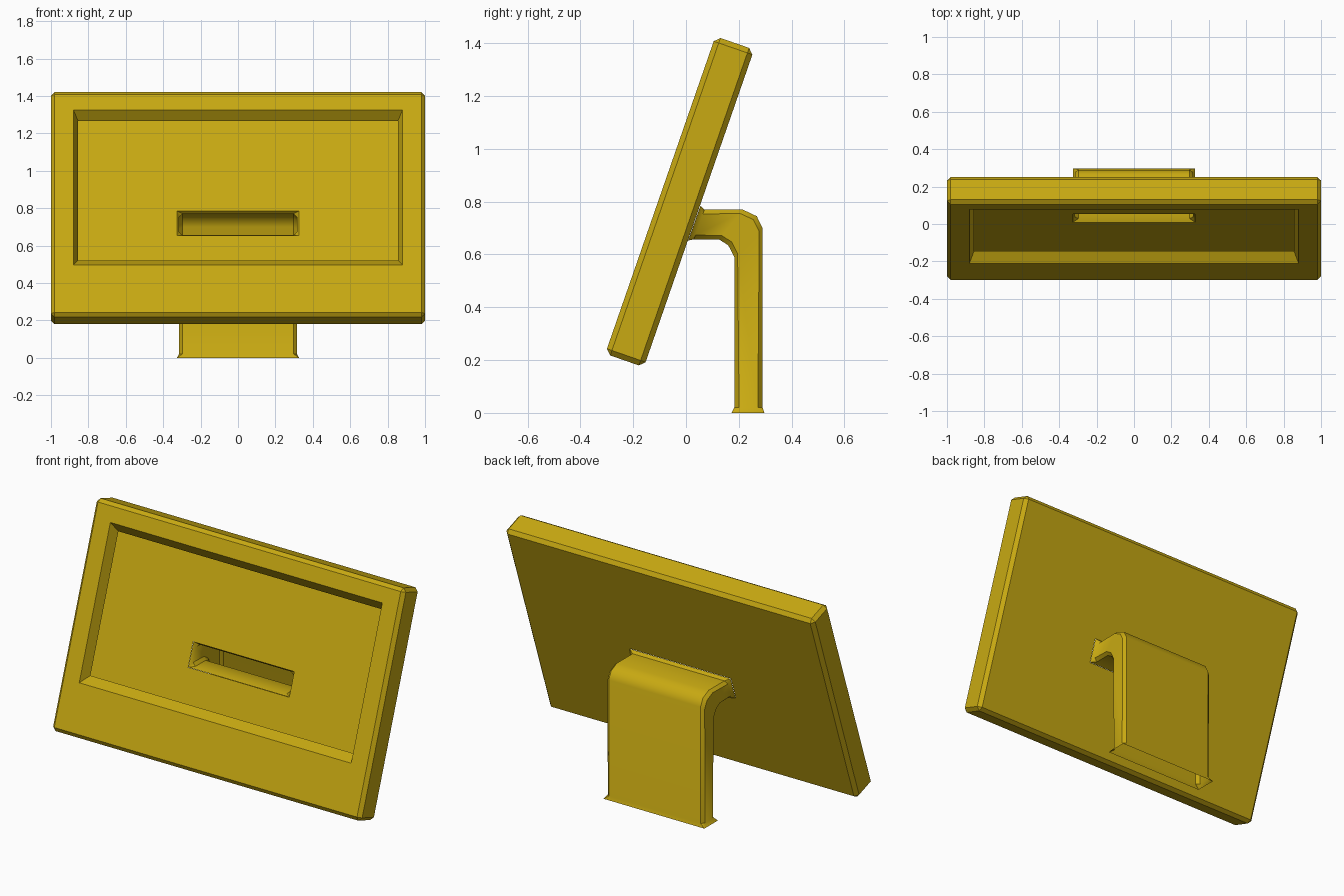
import bpy, bmesh, math
from mathutils import Matrix

cube = bpy.data.objects.get("Cube")
if cube:
    bpy.data.objects.remove(cube, do_unlink=True)

mat = bpy.data.materials.new("mustard yellow")
mat.use_nodes = True
MUSTARD = (0.58, 0.40, 0.006, 1)
mat.diffuse_color = MUSTARD
mat.node_tree.nodes["Principled BSDF"].inputs["Base Color"].default_value = MUSTARD


def finish(bm, name, smooth):
    """Turn a bmesh into a coloured object."""
    mesh = bpy.data.meshes.new(name)
    bm.to_mesh(mesh)
    bm.free()
    obj = bpy.data.objects.new(name, mesh)
    bpy.context.collection.objects.link(obj)
    mesh.materials.append(mat)
    bpy.ops.object.select_all(action='DESELECT')
    obj.select_set(True)
    bpy.context.view_layer.objects.active = obj
    bpy.ops.object.shade_smooth_by_angle(angle=math.radians(smooth))
    return obj


def rectangle(bm, half_x, y, low, high):
    return [bm.verts.new((x, y, z)) for x, z in
            ((-half_x, low), (half_x, low), (half_x, high), (-half_x, high))]


def bridge(bm, a, b):
    """Join two equal rings of vertices with quads."""
    n = len(a)
    for i in range(n):
        j = (i + 1) % n
        bm.faces.new((a[i], a[j], b[j], b[i]))


def open_face(bm, side):
    """Remove the front (-1) or back (1) face and return its corners in order."""
    face = max(bm.faces, key=lambda f: side * f.calc_center_median().y)
    corners = sorted(face.verts, key=lambda v: math.atan2(v.co.z, v.co.x))
    bm.faces.remove(face)
    return corners


# Screen housing: hollow chamfered slab, lipped window in front, slot behind
WIDTH, DEPTH, HEIGHT = 2.0, 0.155, 1.273
TILT = math.radians(19.15)
bm = bmesh.new()
bmesh.ops.create_cube(bm, size=1, matrix=Matrix.Diagonal((WIDTH, DEPTH, HEIGHT, 1)))
bmesh.ops.bevel(bm, geom=bm.edges[:], offset=0.02, segments=1, affect='EDGES')
front = open_face(bm, -1)
window = rectangle(bm, 0.88, -DEPTH / 2, -0.347, 0.53)
lip = rectangle(bm, 0.855, -DEPTH / 2 + 0.056, -0.303, 0.486)
bridge(bm, front, window)
bridge(bm, window, lip)
back = open_face(bm, 1)
slot = rectangle(bm, 0.327, DEPTH / 2, -0.129, 0.011)
bridge(bm, slot, back)
bm.transform(Matrix.Translation((0, -0.024, 0.80)) @ Matrix.Rotation(-TILT, 4, 'X'))
finish(bm, "screen_housing", 25)

# Stand: open chamfered tube bent down from the slot, flared at both ends
# Each station: inner y, inner z, outer y, outer z, half width, chamfer
STATIONS = (
    (0.008, 0.653, 0.055, 0.785, 0.327, 0),
    (0.030, 0.657, 0.070, 0.770, 0.315, 0.018),
    (0.125, 0.657, 0.215, 0.770, 0.315, 0.018),
    (0.160, 0.635, 0.268, 0.745, 0.315, 0.018),
    (0.183, 0.590, 0.290, 0.700, 0.315, 0.018),
    (0.183, 0.020, 0.290, 0.020, 0.315, 0.018),
    (0.172, 0.000, 0.297, 0.000, 0.327, 0),
)
bm = bmesh.new()
rings = []
for iy, iz, oy, oz, half, c in STATIONS:
    length = math.hypot(oy - iy, oz - iz)
    section = [(half - c, 0), (half, c), (half, length - c), (half - c, length)]
    section += [(-x, d) for x, d in reversed(section)]
    rings.append([bm.verts.new((x, iy + (oy - iy) * d / length, iz + (oz - iz) * d / length))
                  for x, d in section])
for a, b in zip(rings, rings[1:]):
    bridge(bm, a, b)
bmesh.ops.remove_doubles(bm, verts=bm.verts[:], dist=0.0001)
bmesh.ops.recalc_face_normals(bm, faces=bm.faces[:])
# The tube is open, so make sure its rear wall faces outward
rear = max(bm.faces, key=lambda f: f.calc_area() * (f.calc_center_median().y > 0.28))
if rear.normal.y < 0:
    bmesh.ops.reverse_faces(bm, faces=bm.faces[:])
finish(bm, "stand", 40)
